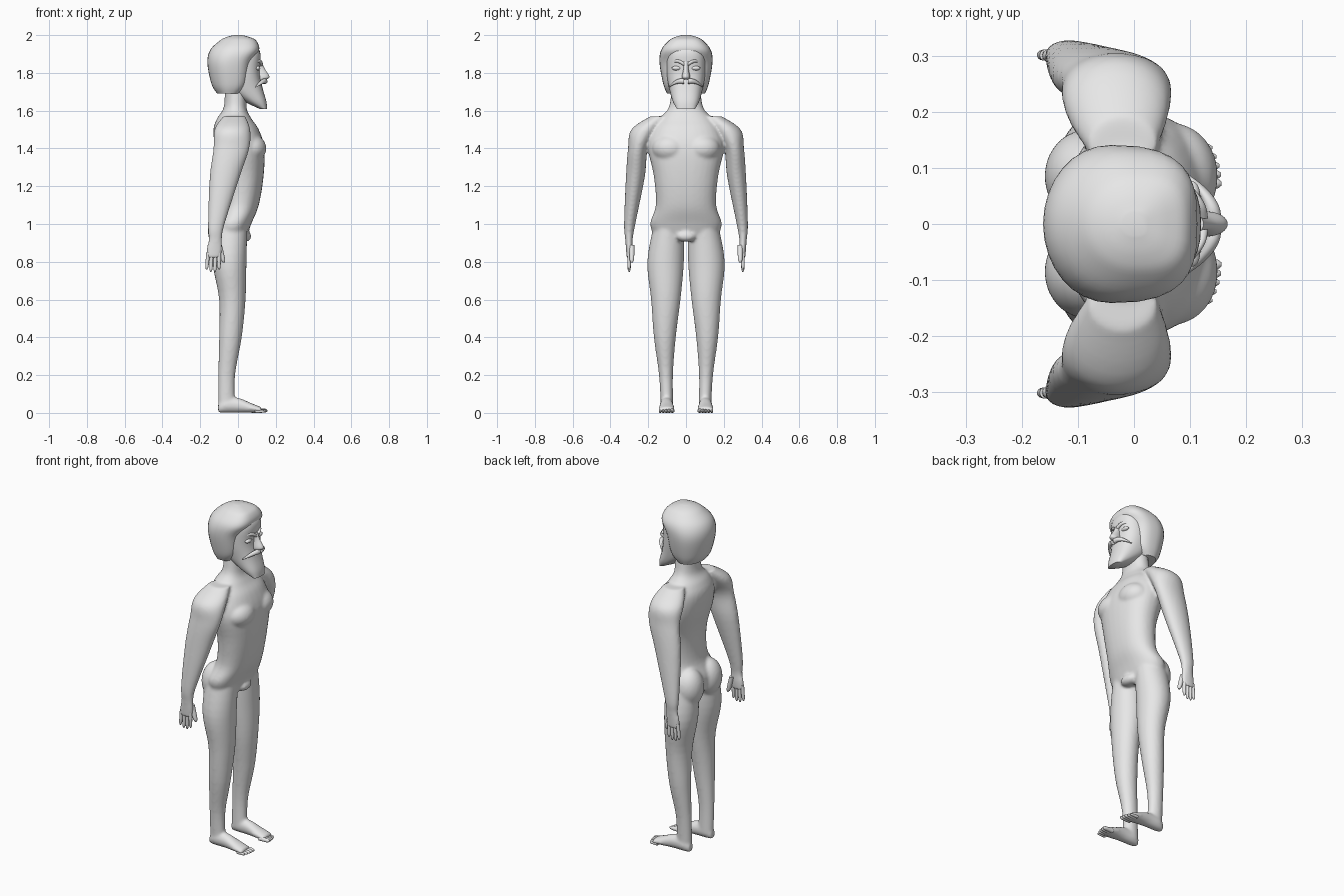
import bpy, bmesh, math
from mathutils import Vector

if "Cube" in bpy.data.objects:
    bpy.data.objects.remove(bpy.data.objects["Cube"], do_unlink=True)

GREY = (0.8, 0.8, 0.8, 1)
clay = bpy.data.materials.new("clay_grey")
clay.use_nodes = True
clay.diffuse_color = GREY
clay.node_tree.nodes["Principled BSDF"].inputs["Base Color"].default_value = GREY
SIDES = (("left", 1), ("right", -1))
SEGMENTS = 32
STEPS = 5


def smooth_rings(rings):
    """Fill in rings along a Catmull-Rom spline through the given ones."""
    points = [Vector(ring) for ring in rings]
    points = [points[0]] + points + [points[-1]]
    for before, start, end, after in zip(points, points[1:], points[2:], points[3:]):
        for step in range(STEPS):
            f = step / STEPS
            bend = (end - before) * f / 2
            bend += (before * 2 - start * 5 + end * 4 - after) * f ** 2 / 2
            bend += (start * 3 - before - end * 3 + after) * f ** 3 / 2
            yield start + bend
    yield points[-1]


def loft(bm, rings, axis="z", side=1, front=2):
    """Skin rings (position, centre, half sizes, offset); front > 2 squares the front half."""
    loops = []
    for position, centre, half_a, half_b, offset in smooth_rings(rings):
        loop = []
        for i in range(SEGMENTS):
            angle = math.tau * i / SEGMENTS
            c, s = math.cos(angle), math.sin(angle)
            power = 2 / front if c > 0 else 1
            u = centre + half_a * math.copysign(abs(c) ** power, c)
            v = offset + half_b * math.copysign(abs(s) ** power, s)
            places = {"z": (u, v, position), "x": (position, u, v), "y": (u, position, v)}
            x, y, z = places[axis]
            loop.append(bm.verts.new((x, y * side, z)))
        loops.append(loop)
    for low, high in zip(loops, loops[1:]):
        for i in range(SEGMENTS):
            j = (i + 1) % SEGMENTS
            bm.faces.new((low[i], low[j], high[j], high[i]))
    bm.faces.new(loops[0][::-1])
    bm.faces.new(loops[-1])


def centred(*rings):
    """Rings that sit on the plane of symmetry."""
    return [ring + (0,) for ring in rings]


def ball(bm, centre, radii):
    made = bmesh.ops.create_uvsphere(bm, u_segments=SEGMENTS, v_segments=16, radius=1)
    for vert in made["verts"]:
        vert.co = Vector(c + r * p for c, r, p in zip(centre, radii, vert.co))


def digit(bm, axis, start, end, root, tip, offset, radius, side):
    """A tapering finger or toe with a rounded end."""
    taper = ((0, 1), (.5, .95), (.85, .8), (1, .3))
    loft(bm, [(start + (end - start) * f, root + (tip - root) * f,
               radius * k, radius * k, offset) for f, k in taper], axis, side)


def whisker(bm, x, z, arch, drop, thick, side):
    """A tapering strand swept outward and back around the face."""
    rings = []
    for i in range(STEPS):
        f = i / (STEPS - 1)
        radius = thick * (1 - .8 * f ** 2)
        height = z + arch * math.sin(math.pi * f) - drop * f ** 2
        rings.append((.01 + .08 * f, x - .05 * f ** 2, radius, radius, height))
    loft(bm, rings, "y", side)


def finish(name, bm):
    bmesh.ops.recalc_face_normals(bm, faces=bm.faces)
    mesh = bpy.data.meshes.new(name)
    bm.to_mesh(mesh)
    bm.free()
    mesh.shade_smooth()
    mesh.set_sharp_from_angle(angle=math.radians(50))
    mesh.materials.append(clay)
    obj = bpy.data.objects.new(name, mesh)
    bpy.context.collection.objects.link(obj)
    return obj


# Torso and neck
bm = bmesh.new()
loft(bm, centred((.92, -.04, .08, .16), (1, -.03, .1, .19), (1.1, .01, .1, .16),
                 (1.25, .025, .11, .17), (1.4, .01, .13, .2), (1.5, -.01, .12, .18),
                 (1.56, -.02, .09, .14), (1.62, -.015, .06, .09),
                 (1.74, -.01, .06, .075)), front=2.3)
ball(bm, (.035, 0, .935), (.036, .055, .03))

for label, side in SIDES:
    # Chest and seat muscles
    ball(bm, (.07, side * .085, 1.4), (.08, .095, .075))
    ball(bm, (-.08, side * .085, .965), (.08, .085, .11))
    # Leg
    loft(bm, [(1, -.04, .09, .08, .09), (.8, -.045, .09, .097, .108),
              (.6, -.03, .07, .078, .107), (.4, -.04, .06, .058, .112),
              (.2, -.06, .045, .037, .106), (.03, -.06, .045, .033, .1)], side=side)
    # Foot, its sole on the ground
    sole = ((-.105, .02, .025), (-.07, .034, .04), (0, .035, .04),
            (.07, .042, .026), (.125, .043, .015))
    loft(bm, [(x, .103, width, height, height) for x, width, height in sole], "x", side)
    # Arm and palm
    loft(bm, [(1.57, -.02, .06, .05, .14), (1.5, -.03, .095, .075, .215),
              (1.4, -.035, .095, .053, .254), (1.25, -.07, .08, .05, .268),
              (1, -.115, .045, .03, .298), (.92, -.12, .036, .02, .302),
              (.87, -.125, .042, .018, .3), (.82, -.13, .04, .014, .3)], side=side)

body = finish("body", bm)
fuse = body.modifiers.new("Fuse", "REMESH")
fuse.mode = "VOXEL"
fuse.voxel_size = .008
fuse.use_smooth_shade = True
soften = body.modifiers.new("Soften", "SMOOTH")
soften.factor = .5
soften.iterations = 8

for label, side in SIDES:
    # Fingers and thumb
    bm = bmesh.new()
    for i in range(4):
        tip = .745 + .006 * (i - 1.5) ** 2
        digit(bm, "z", .85, tip, -.158 + .019 * i, -.166 + .022 * i, .301, .01, side)
    digit(bm, "z", .89, .795, -.1, -.075, .287, .014, side)
    finish(label + "_fingers", bm)

    # Toes, shorter toward the outside
    bm = bmesh.new()
    for i in range(5):
        y = .072 + .016 * i
        radius = .012 - .001 * i
        tip = .156 - .001 * i ** 2
        digit(bm, "x", .09, tip, y, y, radius, radius, side)
    finish(label + "_toes", bm)

    # Eyebrow, closed eye and moustache half
    bm = bmesh.new()
    whisker(bm, .122, 1.845, .018, 0, .01, side)
    finish(label + "_eyebrow", bm)
    bm = bmesh.new()
    ball(bm, (.104, side * .05, 1.825), (.014, .026, .012))
    finish(label + "_eye", bm)
    bm = bmesh.new()
    whisker(bm, .142, 1.755, .005, .03, .014, side)
    finish(label + "_moustache", bm)

# Face with pointed beard
bm = bmesh.new()
loft(bm, centred((1.61, .134, .02, .048), (1.65, .09, .06, .07), (1.72, .03, .1, .09),
                 (1.8, .015, .1, .103), (1.9, .012, .107, .105),
                 (1.95, 0, .095, .09)), front=2.5)
finish("face_and_beard", bm)

# Nose
bm = bmesh.new()
loft(bm, centred((1.765, .12, .03, .02), (1.78, .13, .037, .022),
                 (1.82, .118, .025, .014), (1.86, .11, .014, .015)))
finish("nose", bm)

# Hair cap, open around the face
bm = bmesh.new()
loft(bm, centred((1.69, -.05, .06, .1), (1.74, -.045, .095, .12), (1.85, -.045, .117, .14),
                 (1.92, -.018, .13, .132), (1.97, 0, .097, .092),
                 (1.99, 0, .06, .058), (2, 0, .02, .02)), front=3)
finish("hair", bm)
